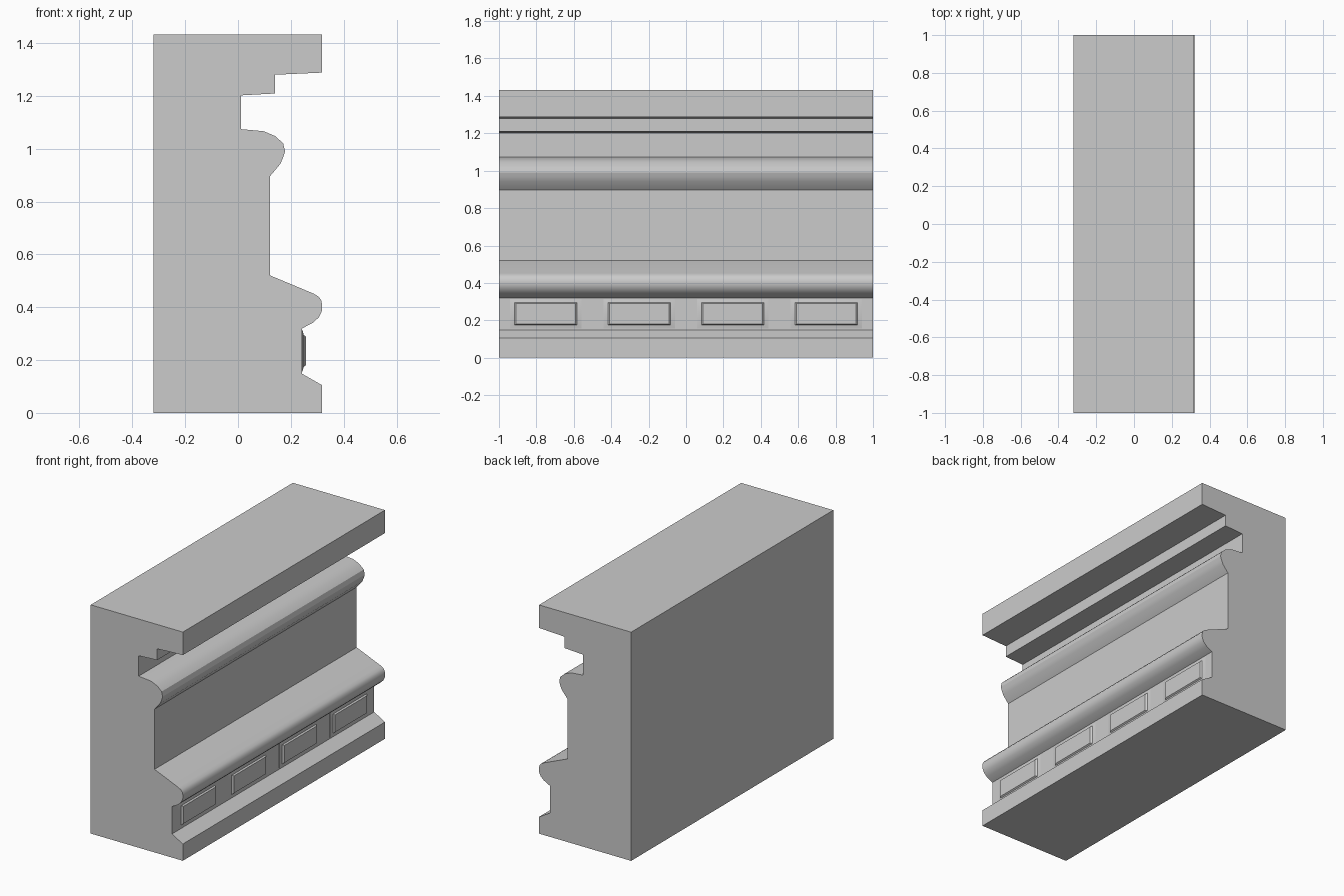
import bpy, bmesh

if "Cube" in bpy.data.objects:
    bpy.data.objects.remove(bpy.data.objects["Cube"])


def finish(bm, name, angle):
    bmesh.ops.recalc_face_normals(bm, faces=bm.faces)
    mesh = bpy.data.meshes.new(name)
    bm.to_mesh(mesh)
    bm.free()
    obj = bpy.data.objects.new(name, mesh)
    bpy.context.collection.objects.link(obj)
    bpy.ops.object.select_all(action='DESELECT')
    obj.select_set(True)
    bpy.context.view_layer.objects.active = obj
    bpy.ops.object.shade_smooth_by_angle(angle=angle)
    return obj


# Moulding: one cross-section swept along y
profile = [
    (-0.32, 0), (0.318, 0), (0.318, 0.105),              # plinth
    (0.243, 0.148), (0.243, 0.32),                       # block recess
    (0.285, 0.342), (0.307, 0.363), (0.317, 0.385),      # lower roll
    (0.319, 0.405), (0.315, 0.427), (0.304, 0.441), (0.285, 0.452),
    (0.122, 0.52), (0.122, 0.897),                       # flat frieze
    (0.16, 0.942), (0.171, 0.967), (0.178, 0.99),        # upper roll
    (0.171, 1.02), (0.142, 1.047), (0.098, 1.066),
    (0.012, 1.074), (0.012, 1.202),                      # deep groove
    (0.14, 1.209), (0.14, 1.28),                         # stepped fillet
    (0.318, 1.288), (0.318, 1.432), (-0.32, 1.432),      # cap
]
bm = bmesh.new()
face = bm.faces.new([bm.verts.new((x, -1, z)) for x, z in profile])
swept = bmesh.ops.extrude_face_region(bm, geom=[face], use_keep_orig=True)
bmesh.ops.translate(bm, vec=(0, 2, 0),
                    verts=[v for v in swept['geom'] if isinstance(v, bmesh.types.BMVert)])
finish(bm, "cornice_moulding", 0.49)


# Raised blocks: stacked rectangles with a shallow flared base
def raised_block(name, cy, cz=0.235):
    bm = bmesh.new()
    loops = []
    for x, hy, hz in ((0.235, 0.19, 0.078), (0.244, 0.19, 0.078),
                      (0.249, 0.168, 0.060), (0.258, 0.158, 0.054)):
        loops.append([bm.verts.new((x, cy + sy * hy, cz + sz * hz))
                      for sy, sz in ((-1, -1), (1, -1), (1, 1), (-1, 1))])
    for a, b in zip(loops, loops[1:]):
        for i in range(4):
            j = (i + 1) % 4
            bm.faces.new((a[i], a[j], b[j], b[i]))
    bm.faces.new(loops[0])
    bm.faces.new(loops[-1])
    finish(bm, name, 0.5)


for i in range(4):
    raised_block(f"raised_block_{i + 1}", -0.75 + 0.5 * i)
